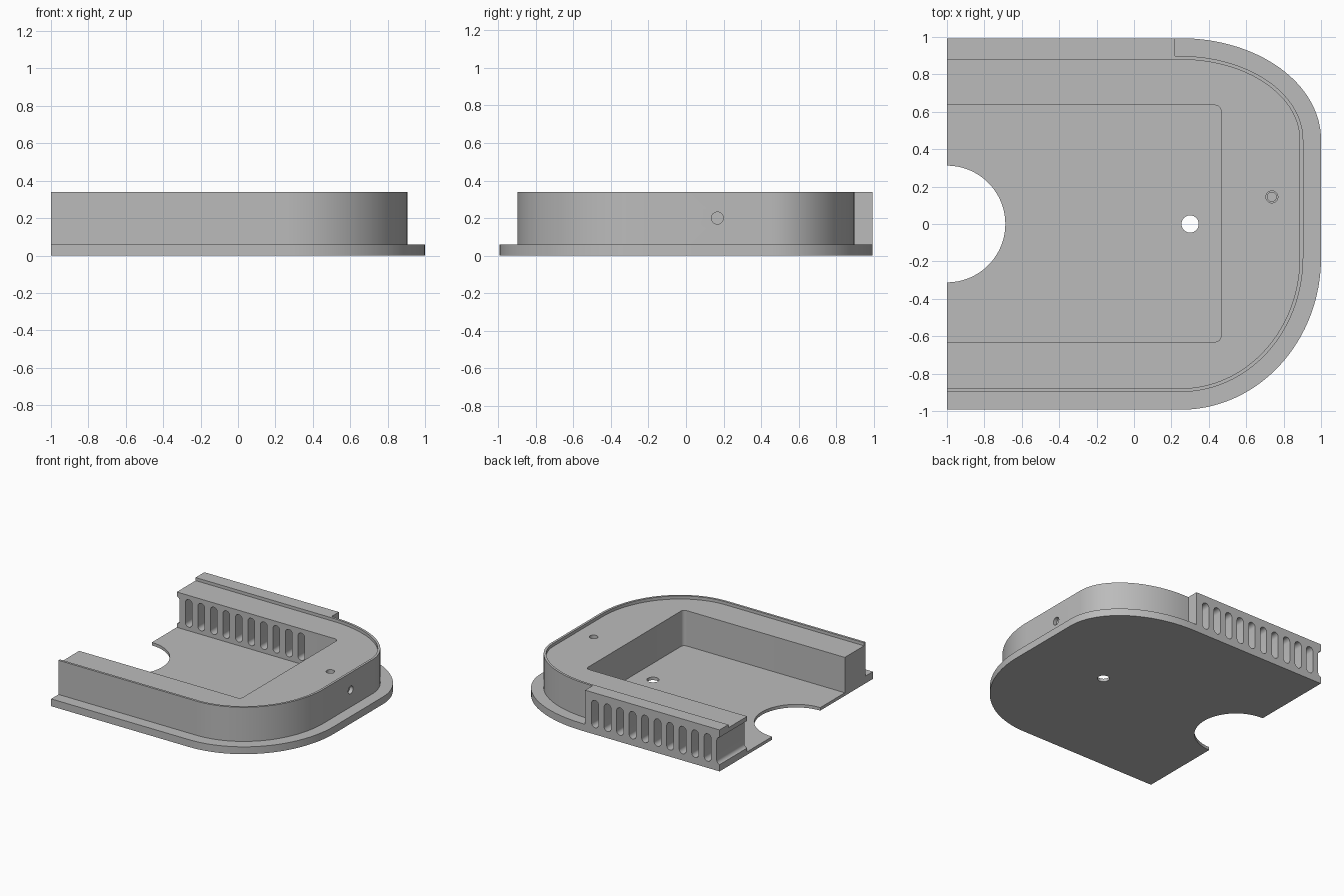
import bpy, bmesh, math
from mathutils import Matrix, Vector

cube = bpy.data.objects.get("Cube")
if cube:
    bpy.data.objects.remove(cube)

grey = bpy.data.materials.new("plain grey")
grey.use_nodes = True
colour = (0.5, 0.5, 0.5, 1)
grey.diffuse_color = colour
grey.node_tree.nodes["Principled BSDF"].inputs["Base Color"].default_value = colour

UP = Matrix.Identity(4)
ALONG_Y = Matrix(((1, 0, 0, 0), (0, 0, 1, 0), (0, 1, 0, 0), (0, 0, 0, 1)))
ALONG_X = Matrix(((0, 0, 1, 0), (1, 0, 0, 0), (0, 1, 0, 0), (0, 0, 0, 1)))


def arc(cx, cy, rx, ry, start, end, steps=32):
    angles = [math.radians(start + (end - start) * i / steps) for i in range(steps + 1)]
    return [(cx + rx * math.cos(a), cy + ry * math.sin(a)) for a in angles]


def circle(cx, cy, r):
    return arc(cx, cy, r, r, 0, 360, 48)[:-1]


def outline(inset):
    """Open-ended body outline with two unequal elliptical corners."""
    low = arc(0.25, -0.18, 0.75 - inset, 0.813 - inset, -90, 0)
    high = arc(0.25, 0.45, 0.75 - inset, 0.543 - inset, 0, 90)
    return [(-1.2, low[0][1])] + low + high + [(-1.2, high[-1][1])]


def box(x0, x1, y0, y1):
    return [(x0, y0), (x1, y0), (x1, y1), (x0, y1)]


def prism(name, profiles, lo, hi, frame=UP):
    """Extrude one or more closed profiles between lo and hi."""
    bm = bmesh.new()
    for profile in profiles:
        face = bm.faces.new([bm.verts.new((x, y, lo)) for x, y in profile])
        grown = bmesh.ops.extrude_face_region(bm, geom=[face])["geom"]
        verts = [g for g in grown if isinstance(g, bmesh.types.BMVert)]
        bmesh.ops.translate(bm, verts=verts, vec=Vector((0, 0, hi - lo)))
    bm.transform(frame)
    bmesh.ops.recalc_face_normals(bm, faces=bm.faces[:])
    mesh = bpy.data.meshes.new(name)
    bm.to_mesh(mesh)
    bm.free()
    mesh.materials.append(grey)
    obj = bpy.data.objects.new(name, mesh)
    bpy.context.collection.objects.link(obj)
    return obj


def combine(body, tool, operation="DIFFERENCE"):
    mod = body.modifiers.new(tool.name, "BOOLEAN")
    mod.solver = "EXACT"
    mod.operation = operation
    mod.object = tool
    tool.hide_render = True
    bpy.context.view_layer.objects.active = body
    bpy.ops.object.modifier_apply(modifier=mod.name)
    bpy.data.objects.remove(tool)


# Flange, raised wall and square vent block
body = prism("tray_body", [outline(0)], 0, 0.06)
combine(body, prism("wall", [outline(0.095)], 0, 0.34), "UNION")
combine(body, prism("vent_block", [box(-1.2, 0.22, 0.8, 0.993)], 0, 0.34), "UNION")

# Straight open end
combine(body, prism("end_trim", [box(-2, -1, -2, 2)], -1, 1))

# Recess inside the thin rim
combine(body, prism("rim_recess", [outline(0.114)], 0.315, 0.6))

# Deep pocket with small rounded corners
r = 0.03
pocket = ([(-1.3, -0.63)] + arc(0.465 - r, -0.63 + r, r, r, -90, 0, 8)
          + arc(0.465 - r, 0.635 - r, r, r, 0, 90, 8) + [(-1.3, 0.635)])
combine(body, prism("pocket", [pocket], 0.025, 0.6))

# Floor openings
combine(body, prism("end_notch", [arc(-1, 0, 0.312, 0.312, 0, 360, 96)[:-1]], -0.2, 0.2))
combine(body, prism("floor_hole", [circle(0.3, 0, 0.046)], -0.2, 0.2))

# Row of round-ended vents, the last one open at the end
w = 0.031
slots = []
for i in range(11):
    x = 0.13 - 0.1135 * i
    slots.append(arc(x, 0.28 - w, w, w, 0, 180, 12) + arc(x, 0.055 + w, w, w, 180, 360, 12))
combine(body, prism("vents", slots, 0.5, 1.2, ALONG_Y))

# Stepped screw holes in the top and the side
for radius, depth in ((0.032, 0.03), (0.024, 0.12)):
    combine(body, prism("top_hole", [circle(0.737, 0.145, radius)], 0.315 - depth, 0.6))
    combine(body, prism("side_hole", [circle(0.167, 0.2, radius)], 0.905 - depth, 1.2, ALONG_X))

# Smooth curved walls, sharp edges
bpy.ops.object.select_all(action="DESELECT")
body.select_set(True)
bpy.context.view_layer.objects.active = body
bpy.ops.object.shade_smooth_by_angle(angle=math.radians(30))
